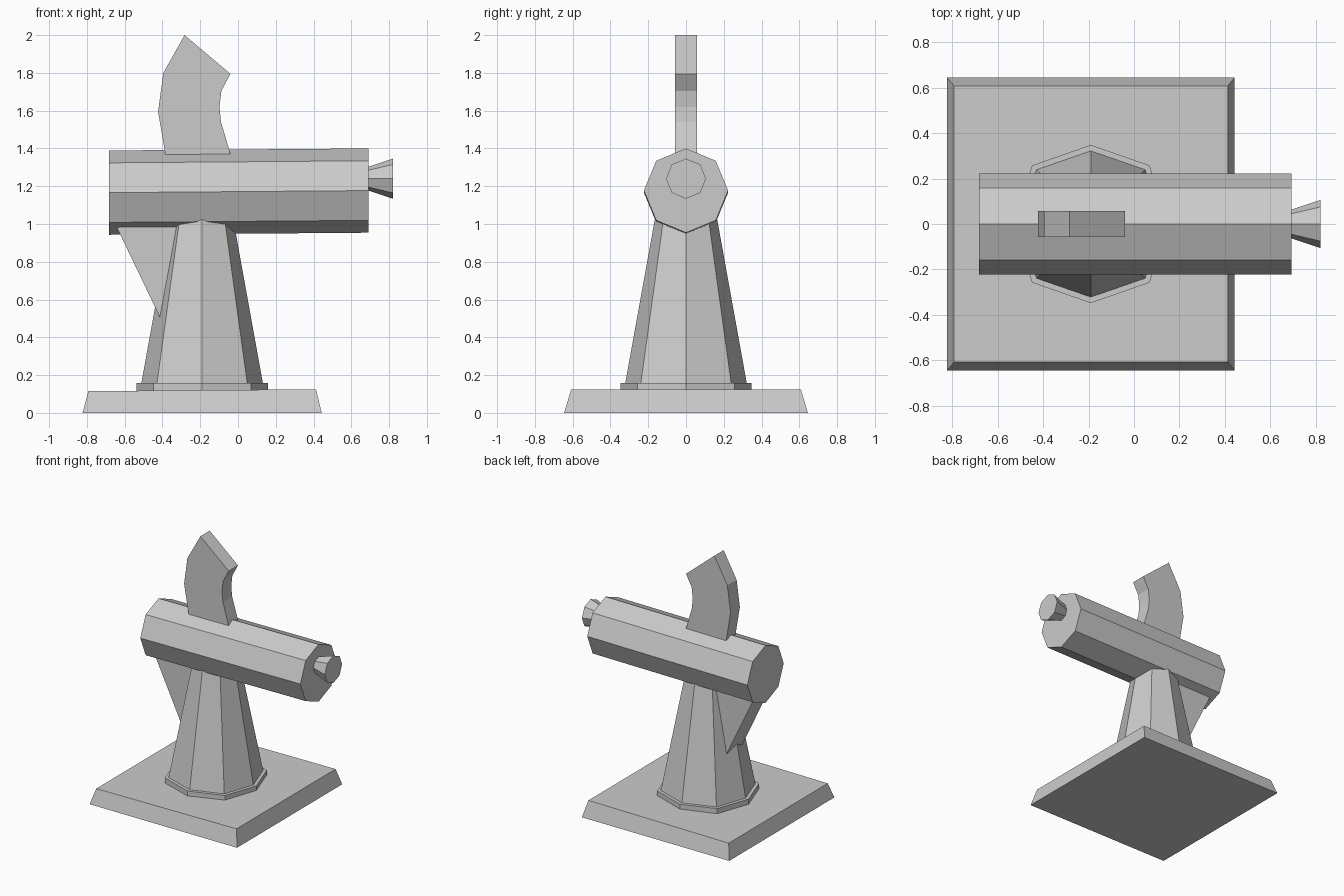
import bpy, math
from mathutils import Vector

if "Cube" in bpy.data.objects:
    bpy.data.objects.remove(bpy.data.objects["Cube"])


def make(name, verts, faces):
    mesh = bpy.data.meshes.new(name)
    mesh.from_pydata(verts, [], faces)
    mesh.update()
    obj = bpy.data.objects.new(name, mesh)
    bpy.context.collection.objects.link(obj)
    return obj


def loft(name, lower, upper):
    """Closed solid between two matching rings."""
    n = len(lower)
    faces = [(i, (i + 1) % n, n + (i + 1) % n, n + i) for i in range(n)]
    faces += [tuple(reversed(range(n))), tuple(range(n, 2 * n))]
    return make(name, list(lower) + list(upper), faces)


def octagon(centre, axis_r, diag, u, v):
    """Eight-sided ring; diag is the offset of the diagonal corners."""
    c, u, v = Vector(centre), Vector(u), Vector(v)
    ring = []
    for i in range(8):
        r = axis_r if i % 2 == 0 else diag * math.sqrt(2)
        a = i * math.pi / 4
        ring.append(c + u * r * math.cos(a) + v * r * math.sin(a))
    return ring


def plate(name, profile, half):
    """Side profile (x, z), counter-clockwise from the front, given thickness in y."""
    return loft(name, [(x, half, z) for x, z in reversed(profile)],
                [(x, -half, z) for x, z in reversed(profile)])


X, Y, Z = (1, 0, 0), (0, 1, 0), (0, 0, 1)
CX = -0.19

# Bevelled base slab
loft("base",
     [(-0.823, -0.645, 0), (0.443, -0.645, 0), (0.443, 0.645, 0), (-0.823, 0.645, 0)],
     [(-0.792, -0.608, 0.115), (0.413, -0.608, 0.125),
      (0.413, 0.608, 0.125), (-0.792, 0.608, 0.115)])

# Collar and tapered pillar
loft("collar", octagon((CX, 0, 0.10), 0.348, 0.258, X, Y),
     octagon((CX, 0, 0.158), 0.348, 0.258, X, Y))
loft("pillar", octagon((CX, 0, 0.15), 0.323, 0.24, X, Y),
     octagon((CX, 0, 1.02), 0.166, 0.12, X, Y))

# Slightly tilted barrel and flared nozzle
r = 0.223
loft("barrel", octagon((-0.683, 0, 1.166), r, r * 0.7071, Y, Z),
     octagon((0.692, 0, 1.177), r, r * 0.7071, Y, Z))
loft("nozzle", octagon((0.67, 0, 1.24), 0.056, 0.040, Y, Z),
     octagon((0.82, 0, 1.24), 0.106, 0.075, Y, Z))

# Rear brace under the barrel
plate("brace", [(-0.66, 1.02), (-0.39, 0.458), (-0.30, 0.60), (-0.25, 1.02)], 0.095)

# Curved blade on top
plate("blade", [(-0.283, 2.0), (-0.395, 1.80), (-0.423, 1.595), (-0.384, 1.365),
                (-0.37, 1.29), (-0.02, 1.29), (-0.04, 1.37), (-0.09, 1.54),
                (-0.098, 1.62), (-0.088, 1.705), (-0.04, 1.795)], 0.057)

# Consistent outward normals
import bmesh
for obj in bpy.context.collection.objects:
    bm = bmesh.new()
    bm.from_mesh(obj.data)
    bmesh.ops.recalc_face_normals(bm, faces=bm.faces)
    bm.to_mesh(obj.data)
    bm.free()
